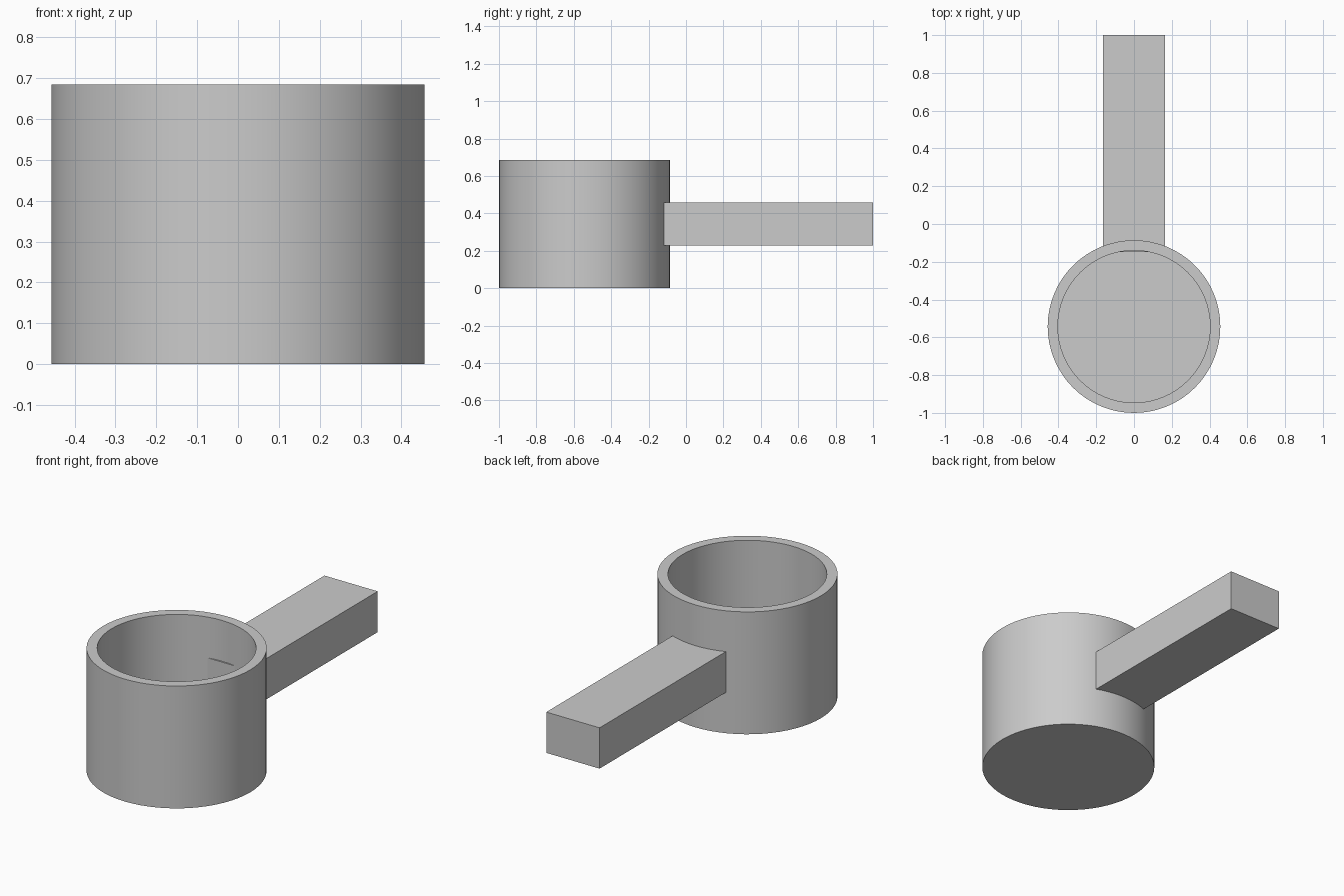
import bpy, bmesh, math

if "Cube" in bpy.data.objects:
    bpy.data.objects.remove(bpy.data.objects["Cube"], do_unlink=True)

# One plain grey for everything
grey = bpy.data.materials.new("light grey")
grey.use_nodes = True
colour = (0.6, 0.6, 0.6, 1)
grey.diffuse_color = colour
grey.node_tree.nodes["Principled BSDF"].inputs["Base Color"].default_value = colour

SEGMENTS = 64
CUP_Y, OUTER, INNER = -0.543, 0.457, 0.403
HEIGHT, FLOOR = 0.685, 0.054


def add_object(name, bm):
    bmesh.ops.recalc_face_normals(bm, faces=bm.faces)
    mesh = bpy.data.meshes.new(name)
    bm.to_mesh(mesh)
    bm.free()
    mesh.materials.append(grey)
    obj = bpy.data.objects.new(name, mesh)
    bpy.context.collection.objects.link(obj)
    return obj


# Cup: rings from outer base, over the rim, down to the inner floor
bm = bmesh.new()
rings = []
for r, z in [(OUTER, 0), (OUTER, HEIGHT), (INNER, HEIGHT), (INNER, FLOOR)]:
    rings.append([bm.verts.new((r * math.cos(a), r * math.sin(a), z))
                  for a in (math.tau * i / SEGMENTS for i in range(SEGMENTS))])
for low, high in zip(rings, rings[1:]):
    for i in range(SEGMENTS):
        j = (i + 1) % SEGMENTS
        bm.faces.new((low[i], low[j], high[j], high[i]))
bm.faces.new(rings[0])
bm.faces.new(rings[-1])
cup = add_object("cup", bm)
cup.location.y = CUP_Y

# Round walls smooth, rim and floor edges sharp
bpy.ops.object.select_all(action='DESELECT')
cup.select_set(True)
bpy.context.view_layer.objects.active = cup
bpy.ops.object.shade_smooth_by_angle(angle=math.radians(30))

# Handle: square bar whose end just breaks through the inner wall
bm = bmesh.new()
bmesh.ops.create_cube(bm, size=1)
y0, y1 = -0.149, 1.0
z0, z1 = HEIGHT / 3, HEIGHT * 2 / 3
bmesh.ops.scale(bm, vec=(0.33, y1 - y0, z1 - z0), verts=bm.verts)
bmesh.ops.translate(bm, vec=(0, (y0 + y1) / 2, (z0 + z1) / 2), verts=bm.verts)
add_object("handle", bm)
